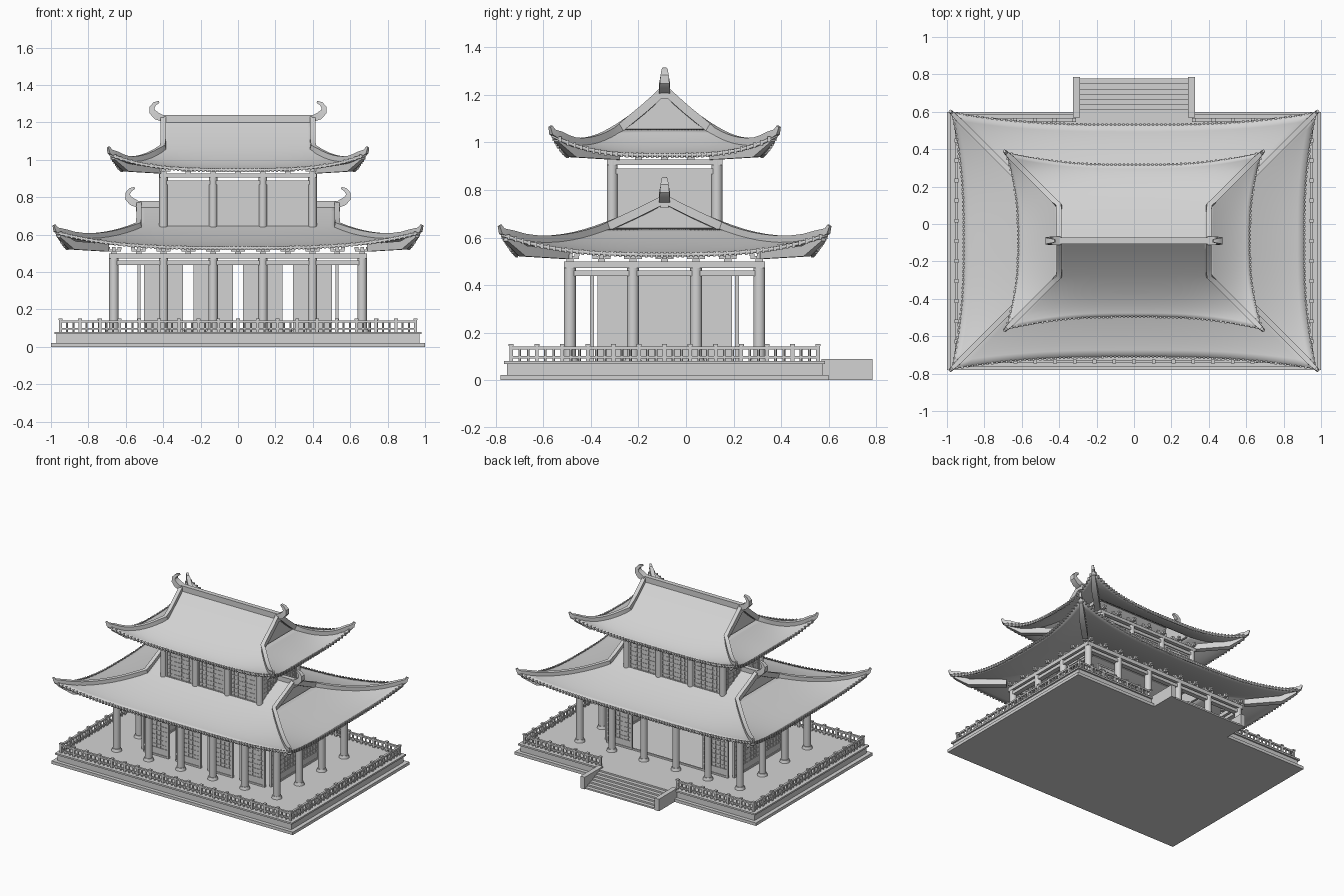
import bpy, bmesh, math
from mathutils import Vector, Matrix

if "Cube" in bpy.data.objects:
    bpy.data.objects.remove(bpy.data.objects["Cube"])

stone = bpy.data.materials.new("pale_grey")
stone.use_nodes = True
GREY = (0.65, 0.65, 0.65, 1)
stone.diffuse_color = GREY
stone.node_tree.nodes["Principled BSDF"].inputs["Base Color"].default_value = GREY

YC = -0.09          # centre line of the building
made = []


class Part:
    """Collects simple solids into one named object."""

    def __init__(self, name):
        self.name, self.bm = name, bmesh.new()

    def box(self, x0, x1, y0, y1, z0, z1):
        m = Matrix.Translation(((x0 + x1) / 2, (y0 + y1) / 2, (z0 + z1) / 2))
        m = m @ Matrix.Diagonal((abs(x1 - x0), abs(y1 - y0), abs(z1 - z0), 1))
        bmesh.ops.create_cube(self.bm, size=1, matrix=m)

    def block(self, x, y, z0, z1, wx, wy):
        self.box(x - wx / 2, x + wx / 2, y - wy / 2, y + wy / 2, z0, z1)

    def cylinder(self, x, y, z0, z1, r, top=None, sides=20):
        bmesh.ops.create_cone(self.bm, cap_ends=True, segments=sides, radius1=r, radius2=top or r,
                              depth=z1 - z0, matrix=Matrix.Translation((x, y, (z0 + z1) / 2)))

    def sweep(self, path, widths, heights, side=None):
        """Rectangular section along a path."""
        path, rings = [Vector(p) for p in path], []
        for i, p in enumerate(path):
            t = (path[min(i + 1, len(path) - 1)] - path[max(i - 1, 0)]).normalized()
            s = Vector(side) if side else t.cross(Vector((0, 0, 1))).normalized()
            n = s.cross(t)
            w, h = widths[i] / 2, heights[i] / 2
            rings.append([self.bm.verts.new(p + s * a * w + n * b * h)
                          for a, b in ((-1, -1), (1, -1), (1, 1), (-1, 1))])
        for a, b in zip(rings, rings[1:]):
            for k in range(4):
                self.bm.faces.new((a[k], a[(k + 1) % 4], b[(k + 1) % 4], b[k]))
        self.bm.faces.new(rings[0][::-1])
        self.bm.faces.new(rings[-1])

    def finish(self):
        bmesh.ops.recalc_face_normals(self.bm, faces=self.bm.faces[:])
        me = bpy.data.meshes.new(self.name)
        self.bm.to_mesh(me)
        self.bm.free()
        me.materials.append(stone)
        ob = bpy.data.objects.new(self.name, me)
        bpy.context.collection.objects.link(ob)
        made.append(ob)
        return ob


def ring_boxes(part, hx, hy, w, z0, z1):
    """Four beams around a rectangle centred on the building."""
    for s in (-1, 1):
        part.block(0, YC + s * hy, z0, z1, 2 * hx + w, w)
        part.block(s * hx, YC, z0, z1, w, 2 * hy + w)


# Terrace
p = Part("terrace")
for hx, hy, z0, z1 in ((1, 0.69, 0, 0.022), (0.97, 0.663, 0.022, 0.068), (0.982, 0.675, 0.068, 0.08)):
    p.box(-hx, hx, YC - hy, YC + hy, z0, z1)
p.finish()

# Back steps with side walls
p = Part("steps")
for s in (-1, 1):
    p.box(s * 0.29, s * 0.325, 0.57, 0.785, 0, 0.09)
for i in range(7):
    p.box(-0.29, 0.29, 0.57, 0.585 + 0.0275 * (i + 1), 0, 0.08 * (1 - i / 7))
p.finish()

# Balustrade, open at the steps
p = Part("balustrade")


def rail_run(a, b):
    a, b = Vector(a), Vector(b)
    n = round((b - a).length / 0.106)
    along_x = abs(b.x - a.x) > abs(b.y - a.y)
    for z0, z1, w in ((0.092, 0.102, 0.012), (0.13, 0.142, 0.016)):
        p.box(min(a.x, b.x) - (0 if along_x else w / 2), max(a.x, b.x) + (0 if along_x else w / 2),
              min(a.y, b.y) - (w / 2 if along_x else 0), max(a.y, b.y) + (w / 2 if along_x else 0), z0, z1)
    for i in range(n + 1):
        c = a.lerp(b, i / n)
        p.block(c.x, c.y, 0.08, 0.146, 0.016, 0.016)
        p.block(c.x, c.y, 0.143, 0.152, 0.021, 0.021)
        if i < n:
            for f in (1, 2):
                c = a.lerp(b, (i + f / 3) / n)
                p.cylinder(c.x, c.y, 0.08, 0.135, 0.006, sides=6)


RX, RY = 0.95, 0.645
rail_run((-RX, YC - RY), (RX, YC - RY))
for s in (-1, 1):
    rail_run((s * RX, YC - RY), (s * RX, YC + RY))
    rail_run((s * RX, YC + RY), (s * 0.32, YC + RY))
p.finish()

# Columns
BAY = 0.2655
p = Part("lower_columns")
for i in range(6):
    for j in range(4):
        if i in (0, 5) or j in (0, 3):
            x, y = (i - 2.5) * BAY, YC + (j - 1.5) * BAY
            p.cylinder(x, y, 0.08, 0.5, 0.025)
            p.cylinder(x, y, 0.08, 0.1, 0.036, 0.03)
p.finish()
p = Part("upper_columns")
for i in range(4):
    for s in (-1, 1):
        p.cylinder((i - 1.5) * BAY, YC + s * 0.22, 0.6, 0.925, 0.023)
p.finish()

# Beams and eave brackets
for name, hx, hy, w, bands, nx, ny in (
        ("lower", 0.664, 0.398, 0.05, ((0.438, 0.462), (0.472, 0.5)), 10, 6),
        ("upper", 0.398, 0.22, 0.045, ((0.867, 0.89), (0.905, 0.928)), 6, 4)):
    p = Part(name + "_beams")
    for z0, z1 in bands:
        ring_boxes(p, hx, hy, w * (0.7 if z0 == bands[0][0] else 1), z0, z1)
    p.finish()
    p = Part(name + "_brackets")
    z = bands[1][1]
    for s in (-1, 1):
        spots = [(-hx + 2 * hx * i / nx, YC + s * hy) for i in range(nx + 1)]
        spots += [(s * hx, YC - hy + 2 * hy * i / ny) for i in range(1, ny)]
        for x, y in spots:
            p.block(x, y, z, z + 0.014, 0.03, 0.03)
            p.block(x, y, z + 0.01, z + 0.022, 0.075, 0.022)
            p.block(x, y, z + 0.01, z + 0.022, 0.022, 0.075)
            for d in (-0.03, 0.03):
                p.block(x + d, y, z + 0.022, z + 0.034, 0.02, 0.02)
                p.block(x, y + d, z + 0.022, z + 0.034, 0.02, 0.02)
    p.finish()


# Lattice panels: thin board, frame and raised grid
def panel(part, x, y, length, z0, z1, dado, across=False, cell=0.034):
    def put(a0, a1, b0, b1, t):
        if across:
            part.box(x - t / 2, x + t / 2, y + a0, y + a1, b0, b1)
        else:
            part.box(x + a0, x + a1, y - t / 2, y + t / 2, b0, b1)
    h, f, lo = length / 2, 0.012, z0 + dado
    put(-h, h, z0, z1, 0.006)
    for s in (-1, 1):
        put(min(s * h, s * (h - f)), max(s * h, s * (h - f)), z0, z1, 0.016)
    for z in (z0, lo, z1 - f):
        put(-h, h, z, z + f, 0.016)
    n, m = round(length / cell), round((z1 - lo) / cell)
    for i in range(1, n):
        c = -h + length * i / n
        put(c - 0.0035, c + 0.0035, lo, z1, 0.013)
    for i in range(1, m):
        c = lo + (z1 - lo) * i / m
        put(-h, h, c - 0.0035, c + 0.0035, 0.013)


p = Part("lower_lattice_walls")
for i in range(4):
    x = (i - 1.5) * BAY
    panel(p, x, YC - 0.305, 0.21, 0.08, 0.44, 0.05)
    if i in (0, 3):
        panel(p, x, YC + 0.305, 0.21, 0.08, 0.44, 0.05)
for s in (-1, 1):
    panel(p, s * 0.53, YC, 0.565, 0.08, 0.44, 0.05, True)
p.box(-0.29, 0.29, YC + 0.299, YC + 0.311, 0.08, 0.092)
p.finish()
p = Part("upper_lattice_walls")
for s in (-1, 1):
    for i in (-1, 0, 1):
        panel(p, i * BAY, YC + s * 0.22, 0.222, 0.62, 0.867, 0.02)
    panel(p, s * 0.4, YC, 0.395, 0.62, 0.867, 0.02, True)
p.finish()


# Hip-and-gable roofs with swept corners
def build_roof(name, gx, gd, mid, corner, eave, rise, lift):
    cx = gx - gd

    def height(d, u=0):
        k = max(0, (d - gd) / (corner - gd))
        return eave + rise * max(0, 1 - d / mid) ** 1.5 + lift * abs(u) ** 3 * k * k

    def depth(u, v):
        return gd + (mid + (corner - mid) * abs(u) ** 3 - gd) * v

    def main(u, d):
        return Vector((u * (gx if d <= gd else cx + d), d, height(d, u)))

    def end(u, d):
        return Vector((cx + d, u * d, height(d, u)))

    us = [i / 16 - 1 for i in range(33)]
    p = Part(name + "_roof")
    for s in (-1, 1):
        flip = Vector((s, s, 1))
        rows_main = [[main(u, gd * r / 4) for u in us] for r in range(4)]
        rows_main += [[main(u, depth(u, r / 10)) for u in us] for r in range(11)]
        rows_end = [[end(u, depth(u, r / 10)) for u in us] for r in range(11)]
        for rows in (rows_main, rows_end):
            vs = [[p.bm.verts.new(q * flip + Vector((0, YC, 0))) for q in row] for row in rows]
            for a, b in zip(vs, vs[1:]):
                for k in range(len(us) - 1):
                    p.bm.faces.new((a[k], b[k], b[k + 1], a[k + 1]))
    bmesh.ops.remove_doubles(p.bm, verts=p.bm.verts[:], dist=0.0005)
    ob = p.finish()
    if sum(f.normal.z for f in ob.data.polygons) < 0:
        ob.data.flip_normals()
    mod = ob.modifiers.new("thickness", "SOLIDIFY")
    mod.thickness, mod.offset = 0.014, -1

    # Gable boards
    p = Part(name + "_gables")
    for s in (-1, 1):
        ys = [gd * i / 6 for i in range(-6, 7)]
        pts = [(y, height(abs(y)) - 0.004) for y in ys] + [(gd, height(gd) - 0.03), (-gd, height(gd) - 0.03)]
        face = p.bm.faces.new([p.bm.verts.new((s * (gx - 0.025), YC + y, z)) for y, z in pts])
        ext = bmesh.ops.extrude_face_region(p.bm, geom=[face])
        bmesh.ops.translate(p.bm, vec=(s * 0.015, 0, 0),
                            verts=[v for v in ext["geom"] if isinstance(v, bmesh.types.BMVert)])
    p.finish()

    # Main ridge, curled finials, gable and hip ridges, corner beams
    p = Part(name + "_ridges")
    top = height(0)
    p.box(-gx - 0.015, gx + 0.015, YC - 0.017, YC + 0.017, top - 0.03, top + 0.025)
    finial = ((0, 0.005), (0.035, 0.02), (0.058, 0.042), (0.06, 0.065), (0.045, 0.085), (0.022, 0.095))
    for s in (-1, 1):
        p.sweep([(s * (gx + a), YC, top + b) for a, b in finial],
                (0.045, 0.045, 0.04, 0.034, 0.026, 0.016), (0.035, 0.04, 0.034, 0.026, 0.02, 0.012), (0, 1, 0))
        for t in (-1, 1):
            path = [(gx, gd * i / 4, height(gd * i / 4)) for i in range(5)]
            path += [(cx + d, d, height(d, 1)) for d in [gd + (corner - gd) * i / 10 for i in range(1, 11)]]
            path.append((cx + corner + 0.008, corner + 0.008, height(corner, 1) + 0.024))
            path = [(s * x, YC + t * y, z + 0.007) for x, y, z in path]
            n = len(path)
            p.sweep(path, [0.028] * (n - 2) + [0.02, 0.012], [0.036] * (n - 2) + [0.026, 0.014])
            beam = [(corner - 0.27, -0.005), (corner - 0.09, 0.008), (corner - 0.02, 0.062)]
            p.sweep([(s * (cx + d), YC + t * d, eave + z) for d, z in beam],
                    (0.04, 0.04, 0.026), (0.04, 0.045, 0.025))
    p.finish()

    # Tile ends along the eaves
    p = Part(name + "_tile_ends")
    for fn, half in ((main, cx + corner), (end, corner)):
        n = round(2 * half / 0.024)
        for i in range(1, n):
            u = 2 * i / n - 1
            q = fn(u, depth(u, 1))
            for s in (-1, 1):
                p.block(s * q.x, YC + s * q.y, q.z - 0.018, q.z + 0.004, 0.011, 0.011)
    p.finish()


build_roof("lower", 0.53, 0.24, 0.622, 0.685, 0.535, 0.22, 0.085)
build_roof("upper", 0.4, 0.187, 0.408, 0.472, 0.952, 0.263, 0.085)

# Smooth shading with crisp edges
bpy.ops.object.select_all(action="DESELECT")
for ob in made:
    ob.select_set(True)
bpy.context.view_layer.objects.active = made[0]
bpy.ops.object.shade_smooth_by_angle(angle=math.radians(35))
